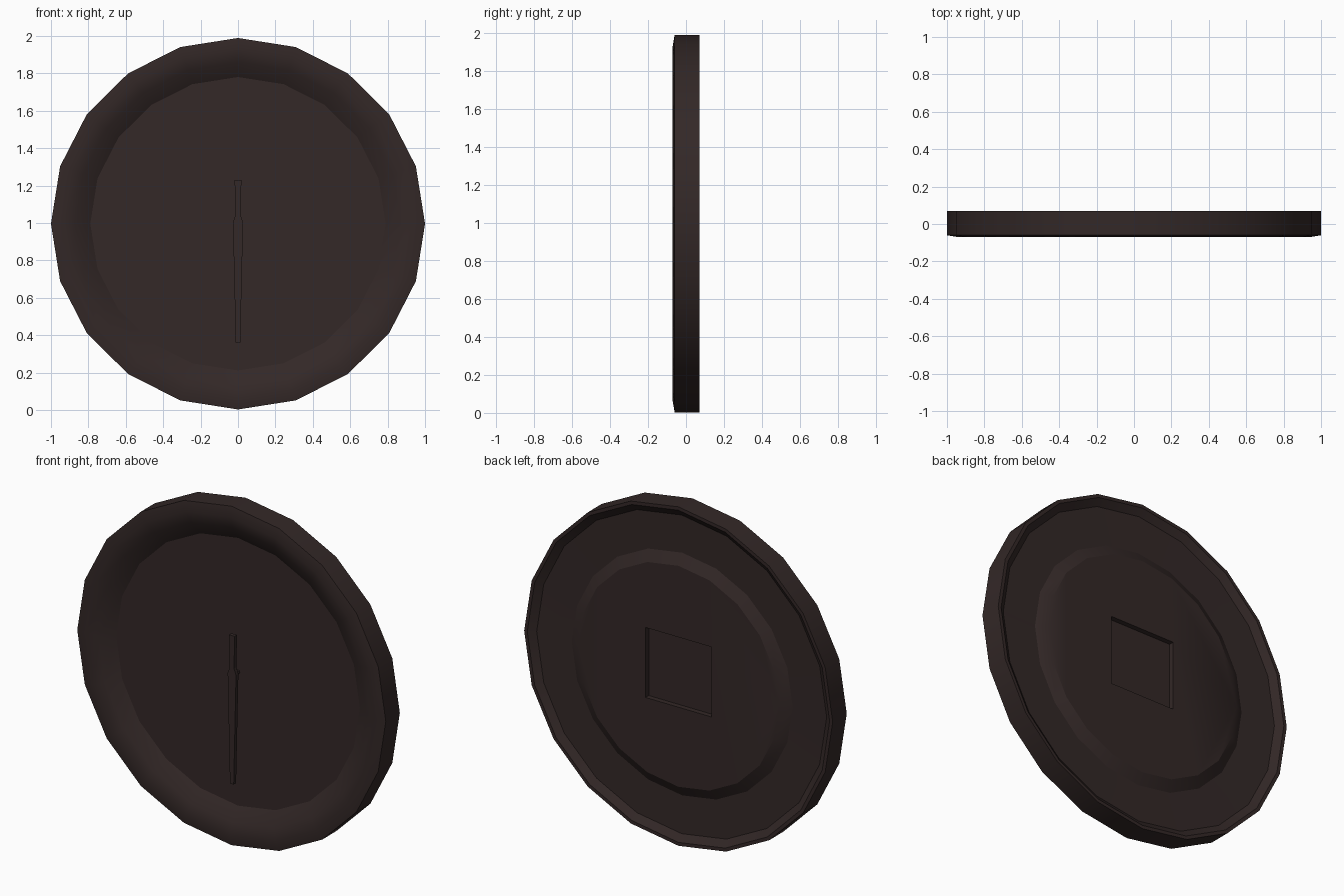
import bpy, bmesh, math

if "Cube" in bpy.data.objects:
    bpy.data.objects.remove(bpy.data.objects["Cube"])

SIDES = 20
CX_Z = 0.996          # height of the clock centre
Z_SCALE = 0.993       # the body is very slightly squat

dark = bpy.data.materials.new("dark_brown")
dark.diffuse_color = (0.033, 0.021, 0.020, 1)
dark.use_nodes = True
dark.node_tree.nodes["Principled BSDF"].inputs["Base Color"].default_value = dark.diffuse_color


def make_object(name, bm):
    bmesh.ops.recalc_face_normals(bm, faces=bm.faces)
    mesh = bpy.data.meshes.new(name)
    bm.to_mesh(mesh)
    bm.free()
    mesh.materials.append(dark)
    ob = bpy.data.objects.new(name, mesh)
    bpy.context.collection.objects.link(ob)
    return ob


def activate(ob):
    bpy.ops.object.select_all(action='DESELECT')
    ob.select_set(True)
    bpy.context.view_layer.objects.active = ob


def lathe(name, profile, sides, z_scale=1.0):
    """Spin (radius, y) points round the y axis and cap both ends."""
    bm = bmesh.new()
    rings = []
    for r, y in profile:
        rings.append([bm.verts.new((r * math.cos(2 * math.pi * i / sides), y,
                                    CX_Z + z_scale * r * math.sin(2 * math.pi * i / sides)))
                      for i in range(sides)])
    for a, b in zip(rings, rings[1:]):
        for i in range(sides):
            j = (i + 1) % sides
            bm.faces.new((a[i], a[j], b[j], b[i]))
    bm.faces.new(rings[0])
    bm.faces.new(rings[-1])
    return make_object(name, bm)


# Clock body: dial, rounded front rim, side, back lip, back groove, raised back plate
body = lathe("clock_body", [
    (0.79, 0.0), (0.87, -0.05), (0.94, -0.07), (1.0, -0.06),
    (1.0, 0.07), (0.98, 0.07), (0.94, 0.04),
    (0.716, 0.035), (0.652, 0.07)], SIDES, Z_SCALE)

# Square battery recess in the back plate
bm = bmesh.new()
bmesh.ops.create_cube(bm, size=1.0)
for v in bm.verts:
    v.co = (v.co.x * 0.426, 0.07 + v.co.y * 0.06, 1.02 + v.co.z * 0.41)
cutter = make_object("recess_cutter", bm)
cutter.hide_render = True
mod = body.modifiers.new("recess", 'BOOLEAN')
mod.operation = 'DIFFERENCE'
mod.solver = 'EXACT'
mod.object = cutter
activate(body)
bpy.ops.object.modifier_apply(modifier="recess")
bpy.data.objects.remove(cutter)
activate(body)
bpy.ops.object.shade_smooth_by_angle(angle=math.radians(29))

# Clock hands: one mirrored outline of (half width, z), extruded
half = [(0.018, 1.23), (0.014, 1.04), (0.027, 1.005), (0.012, 0.36)]
outline = half + [(-x, z) for x, z in reversed(half)]
bm = bmesh.new()
face = bm.faces.new([bm.verts.new((x, -0.057, z)) for x, z in outline])
ext = bmesh.ops.extrude_face_region(bm, geom=[face], use_keep_orig=True)
for v in ext["geom"]:
    if isinstance(v, bmesh.types.BMVert):
        v.co.y += 0.022
make_object("clock_hands", bm)

# Small spindle holding the hands
lathe("hand_spindle", [(0.012, 0.005), (0.012, -0.04)], 8)
